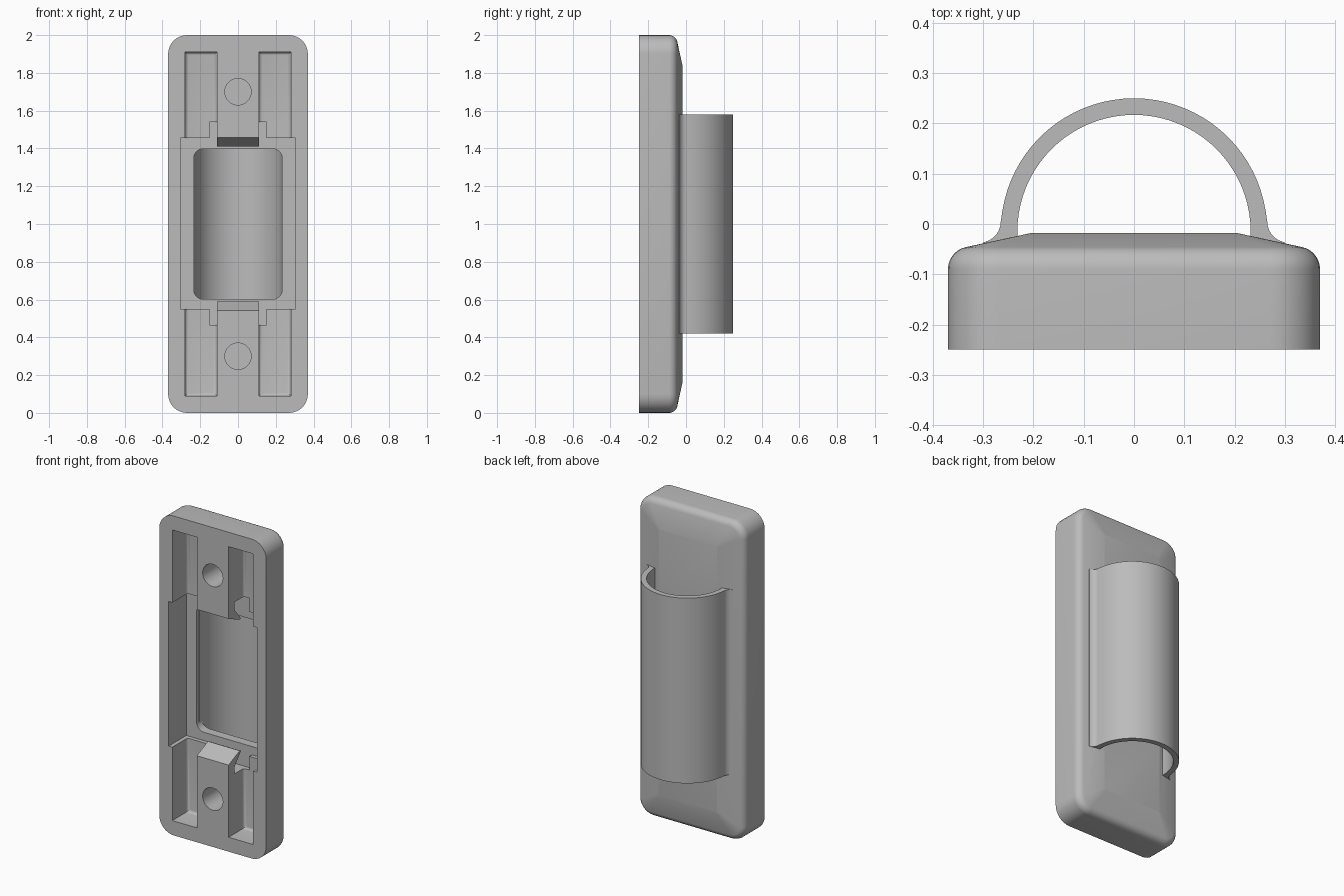
import bpy, bmesh
from math import sin, cos, pi, radians

cube = bpy.data.objects.get("Cube")
if cube:
    bpy.data.objects.remove(cube)

grey = bpy.data.materials.new("plain grey")
grey.use_nodes = True
grey.diffuse_color = (0.5, 0.5, 0.5, 1)
grey.node_tree.nodes["Principled BSDF"].inputs["Base Color"].default_value = (0.5, 0.5, 0.5, 1)

FRONT, BACK, MID = -0.25, -0.018, 1.0


def loft(name, rings):
    """Closed solid through rings of equal point count."""
    bm = bmesh.new()
    loops = [[bm.verts.new(p) for p in ring] for ring in rings]
    n = len(loops[0])
    for a, b in zip(loops, loops[1:]):
        for i in range(n):
            j = (i + 1) % n
            bm.faces.new((a[i], a[j], b[j], b[i]))
    bm.faces.new(loops[0][::-1])
    bm.faces.new(loops[-1])
    bmesh.ops.recalc_face_normals(bm, faces=bm.faces)
    mesh = bpy.data.meshes.new(name)
    bm.to_mesh(mesh)
    bm.free()
    mesh.materials.append(grey)
    obj = bpy.data.objects.new(name, mesh)
    bpy.context.collection.objects.link(obj)
    return obj


def rounded(cx, cz, hw, hh, r, y, steps=8):
    """Rounded rectangle in the xz plane at depth y."""
    pts = []
    for q, (sx, sz) in enumerate([(1, 1), (-1, 1), (-1, -1), (1, -1)]):
        for k in range(steps + 1):
            a = (q + k / steps) * pi / 2
            pts.append((cx + sx * (hw - r) + r * cos(a), y, cz + sz * (hh - r) + r * sin(a)))
    return pts


def pocket(x0, x1, z0, z1, floor, fillet=0.0):
    """Cutter open at the front, with an optional fillet around its floor."""
    cx, cz, hw, hh = (x0 + x1) / 2, (z0 + z1) / 2, (x1 - x0) / 2, (z1 - z0) / 2
    rect = lambda i, y: [(cx + s * (hw - i), y, cz + t * (hh - i))
                         for s, t in ((1, 1), (-1, 1), (-1, -1), (1, -1))]
    rings = [rect(0, FRONT - 0.1)]
    if fillet:
        for k in range(5):
            a = k / 4 * pi / 2
            rings.append(rect(fillet * (1 - cos(a)), floor - fillet * (1 - sin(a))))
    else:
        rings.append(rect(0, floor))
    return loft("pocket_cutter", rings)


def smooth(obj):
    bpy.ops.object.select_all(action="DESELECT")
    obj.select_set(True)
    bpy.context.view_layer.objects.active = obj
    bpy.ops.object.shade_smooth_by_angle(angle=radians(30))


# Housing: straight sides, rounded back edge, gentle slope up to a flat back
levels = [(0, FRONT)]
for k in range(9):
    a = radians(78) * k / 8
    levels.append((0.045 * (1 - cos(a)), -0.09 + 0.045 * sin(a)))
levels.append((0.165, BACK))
housing = loft("housing", [rounded(0, MID, 0.37 - i, 1 - i, max(0.1 - i, 0.01), y)
                           for i, y in levels])

# Cutters: central bay, notch behind the clips, window, corner pockets, holes
cutters = [pocket(-0.305, 0.305, 0.55, 1.455, -0.075),
           pocket(-0.15, 0.15, 0.465, 1.54, -0.075),
           loft("window_cutter", [rounded(0, MID, 0.234, 0.398, 0.05, y) for y in (-0.2, 0.1)])]
for s in (1, -1):
    for t in (1, -1):
        xs, zs = sorted((s * 0.11, s * 0.28)), sorted((MID + t * 0.4, MID + t * 0.91))
        cutters.append(pocket(*xs, *zs, -0.1, 0.018))
for t in (1, -1):
    cutters.append(loft("hole_cutter", [rounded(0, MID + t * 0.7, 0.07, 0.07, 0.0699, y)
                                        for y in (FRONT - 0.1, -0.09)]))
for cutter in cutters:
    cutter.hide_render = True
    mod = housing.modifiers.new("cut", "BOOLEAN")
    mod.operation, mod.solver, mod.object = "DIFFERENCE", "EXACT", cutter
    bpy.context.view_layer.objects.active = housing
    bpy.ops.object.modifier_apply(modifier=mod.name)
    bpy.data.objects.remove(cutter)
smooth(housing)

# Snap clips: hooked ends of the two central pillars
for t, name in ((1, "upper_clip"), (-1, "lower_clip")):
    profile = [(FRONT, 0.54), (FRONT, 0.458), (-0.14, 0.41), (-0.128, 0.415),
               (-0.19, 0.49), (-0.19, 0.54)]
    loft(name, [[(x, y, MID + t * h) for y, h in profile] for x in (-0.11, 0.11)])

# Half-round sleeve on the back, flared where it meets the housing
cy, outer, inner, N = -0.015, 0.265, 0.232, 40
flare = [(0.3, -0.05), (0.3, -0.037)]
for k in range(1, 7):
    a = radians(75) * (1 - k / 6)
    flare.append((outer + 0.042 * (1 - cos(a)), 0.005 - 0.042 * sin(a)))
arc = lambda r, c: [(r * cos(pi * k / N), c + r * sin(pi * k / N)) for k in range(N + 1)]
outline = flare + arc(outer, cy)[2:-2] + [(-x, y) for x, y in reversed(flare)]
outline += [(-inner, -0.05)] + arc(inner, cy)[::-1] + [(inner, -0.05)]
sleeve = loft("sleeve", [[(x, y, z) for x, y in outline] for z in (0.42, 1.58)])
smooth(sleeve)
